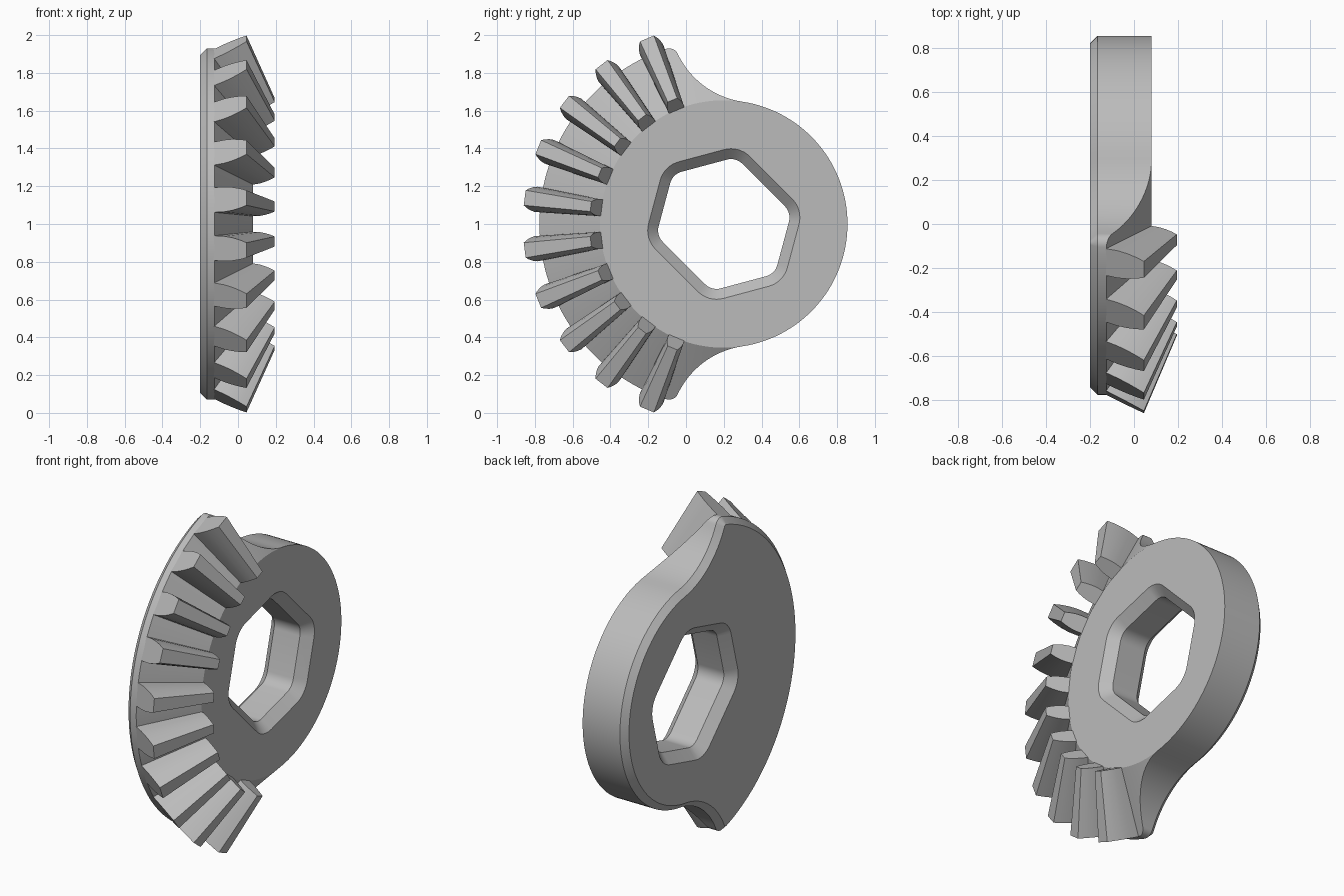
import bpy, bmesh, math
from mathutils import Vector, Matrix

if "Cube" in bpy.data.objects:
    bpy.data.objects.remove(bpy.data.objects["Cube"])

steel = bpy.data.materials.new("steel grey")
steel.use_nodes = True
steel.diffuse_color = (0.5, 0.5, 0.5, 1)
steel.node_tree.nodes["Principled BSDF"].inputs["Base Color"].default_value = (0.5, 0.5, 0.5, 1)

# Gear axis runs along x through this point
AXIS = Vector((0, 0.2, 1.0))
HUB_R, RIM_R = 0.655, 0.976
BACK, HUB_X, RIM_X = -0.2, 0.08, -0.125
CHAMFER = 0.035


def polar(r, a):
    return Vector((r * math.cos(a), r * math.sin(a)))


def arc(centre, r, a0, a1, n, sign=1):
    """Points on an arc, each with its outward normal."""
    angles = [a0 + (a1 - a0) * i / n for i in range(n + 1)]
    return [(centre + polar(r, a), polar(sign, a)) for a in angles]


def loft(name, loops):
    """Closed solid through equal-length loops of 3D points."""
    bm = bmesh.new()
    rings = [[bm.verts.new(p) for p in loop] for loop in loops]
    n = len(rings[0])
    for a, b in zip(rings, rings[1:]):
        for i in range(n):
            bm.faces.new((a[i], a[(i + 1) % n], b[(i + 1) % n], b[i]))
    bm.faces.new(rings[0])
    bm.faces.new(rings[-1])
    bmesh.ops.remove_doubles(bm, verts=bm.verts, dist=1e-4)
    bmesh.ops.recalc_face_normals(bm, faces=bm.faces)
    mesh = bpy.data.meshes.new(name)
    bm.to_mesh(mesh)
    bm.free()
    mesh.materials.append(steel)
    obj = bpy.data.objects.new(name, mesh)
    bpy.context.collection.objects.link(obj)
    return obj


def smooth(obj):
    bpy.ops.object.select_all(action='DESELECT')
    obj.select_set(True)
    bpy.context.view_layer.objects.active = obj
    bpy.ops.object.shade_smooth_by_angle(angle=math.radians(28))


def at(x, p):
    return AXIS + Vector((x, p.x, p.y))


# Body outline: hub circle, concave fillet, rounded tip, rim arc, mirrored
fillet_r, tip_r, theta = 0.45, 0.05, math.radians(81.5)
reach, span = RIM_R - tip_r, HUB_R + fillet_r
fillet_c = polar(span, theta)
alpha = math.acos((reach**2 + span**2 - (fillet_r + tip_r)**2) / (2 * reach * span))
tip_c = polar(reach, theta + alpha)
to_fillet = math.atan2(*(fillet_c - tip_c).yx)
half = arc(Vector((0, 0)), HUB_R, 0, theta, 30)
half += arc(fillet_c, fillet_r, theta + math.pi, to_fillet + math.pi, 16, -1)[1:]
half += arc(tip_c, tip_r, to_fillet, theta + alpha, 8)[1:]
half += arc(Vector((0, 0)), RIM_R, theta + alpha, math.pi, 30)[1:]
flip = lambda v: Vector((v.x, -v.y))
outline = half + [(flip(p), flip(n)) for p, n in reversed(half[1:-1])]


def cone_x(r):
    return HUB_X + (r - HUB_R) * (RIM_X - HUB_X) / (RIM_R - HUB_R)


body = loft("gear_body", [
    [at(BACK, p - n * CHAMFER) for p, n in outline],
    [at(BACK + CHAMFER, p) for p, n in outline],
    [at(cone_x(p.length), p) for p, n in outline],
    [at(HUB_X, p.normalized() * HUB_R) for p, n in outline]])

# Rounded hexagonal bore, chamfered on both faces
ROUND, DEPTH = 0.14, 0.055
dists = [d - ROUND for d in (0.385, 0.35, 0.38)] * 2


def bore_loop(x, r):
    pts = []
    for i in range(6):
        a = math.radians(60 * i - 15)
        d, e = dists[i], dists[(i + 1) % 6]
        side = (e - d * 0.5) / math.sin(math.pi / 3)
        corner = polar(d, a) + polar(side, a + math.pi / 2)
        pts += [at(x, p) for p, n in arc(corner, r, a, a + math.pi / 3, 8)]
    return pts


over = 0.05
cutter = loft("bore_cutter", [
    bore_loop(BACK - over, ROUND + over),
    bore_loop(BACK + DEPTH, ROUND - DEPTH),
    bore_loop(HUB_X - DEPTH, ROUND - DEPTH),
    bore_loop(HUB_X + over, ROUND + over)])
cutter.hide_render = True
mod = body.modifiers.new("bore", 'BOOLEAN')
mod.operation, mod.solver, mod.object = 'DIFFERENCE', 'EXACT', cutter
bpy.context.view_layer.objects.active = body
bpy.ops.object.modifier_apply(modifier="bore")
bpy.data.objects.remove(cutter)
smooth(body)

# Teeth taper towards the cone apex; section is (height fraction, half width)
flank = [(-0.12, 0.066), (0, 0.066), (0.3, 0.067), (0.55, 0.062), (0.8, 0.052), (1, 0.04)]
section = flank + [(h, -w) for h, w in reversed(flank)]
apex = Vector((0.495, 0, 0))
root, rise = Vector((RIM_X, 0, RIM_R)), Vector((0.17, 0, 0.087))
outer = [root + rise * h + Vector((0, w, 0)) for h, w in section]
inner = [apex + (p - apex) * 0.668 for p in outer]
for i in range(10):
    turn = Matrix.Rotation(math.radians(22.5 + 15 * i), 3, 'X')
    tooth = loft(f"tooth_{i + 1}", [[AXIS + turn @ p for p in ring] for ring in (outer, inner)])
    smooth(tooth)
